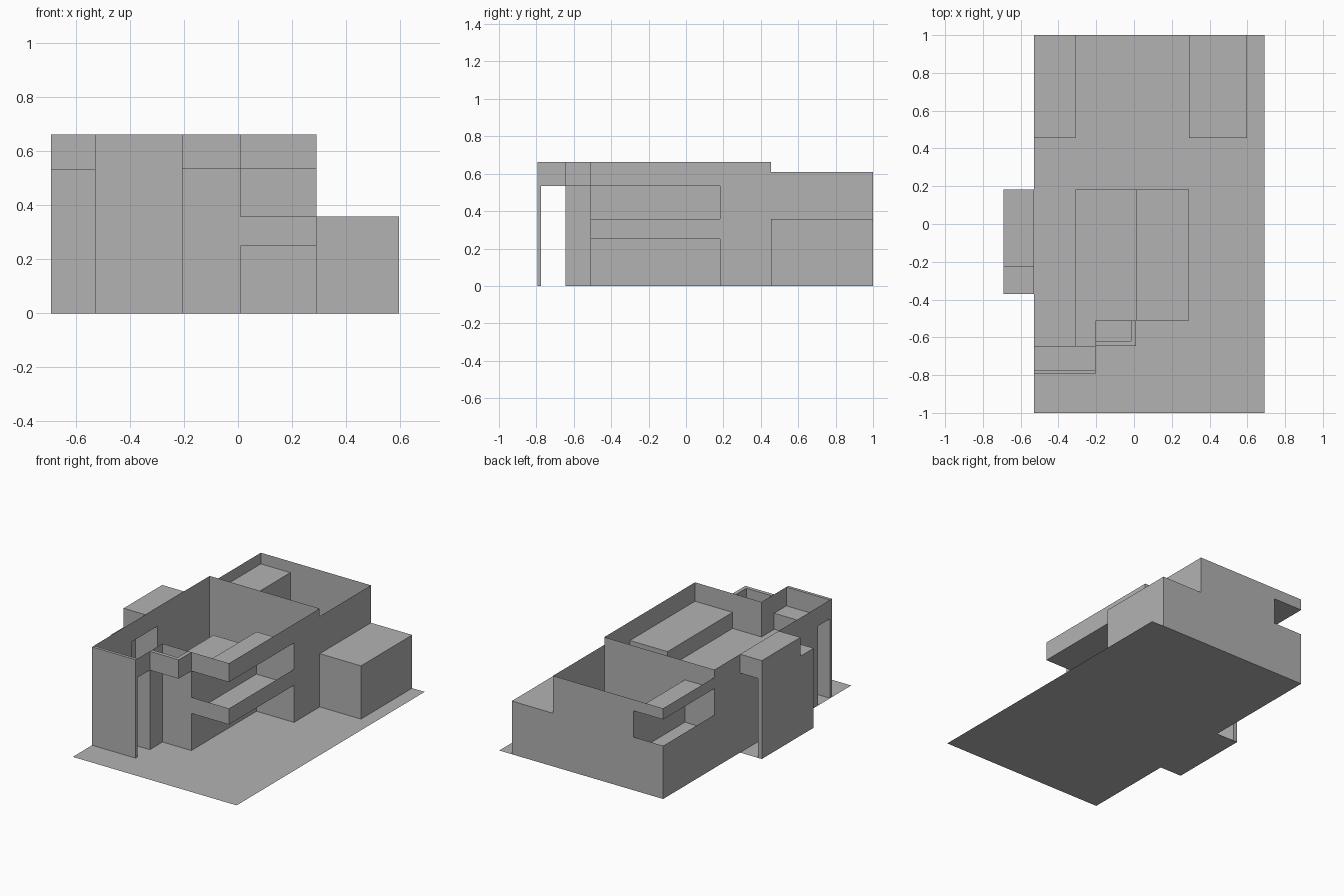
import bpy
import bmesh

cube = bpy.data.objects.get("Cube")
if cube:
    bpy.data.objects.remove(cube, do_unlink=True)

plaster = bpy.data.materials.new("plain_grey")
plaster.use_nodes = True
grey = (0.448, 0.448, 0.448, 1.0)
plaster.diffuse_color = grey
plaster.node_tree.nodes["Principled BSDF"].inputs["Base Color"].default_value = grey

# Shared plan lines and levels
LEFT, RIGHT, STEP = -0.53, 0.29, 0.01
BACK, MID, FRONT = 1.0, 0.455, -0.51
PORCH, ENTRY, INNER = -0.795, -0.645, -0.31
DOOR, BALC = -0.205, 0.182
DECK, RAIL, SOFFIT, TOP, REAR_TOP = 0.25, 0.358, 0.535, 0.662, 0.61
BAY, BAY_F, BAY_STEP, BAY_MID, BAY_B = -0.692, -0.37, -0.228, -0.1, 0.182


def add_block(bm, x, y, z):
    """Box between pairs of limits; a single number for a limit makes a flat sheet."""
    limits = [v if isinstance(v, tuple) else (v, v) for v in (x, y, z)]
    flat = [i for i, (a, b) in enumerate(limits) if a == b]
    axes = flat or [0, 1, 2]
    for axis in axes:
        u, v = [i for i in range(3) if i != axis]
        for side in range(1 if flat else 2):
            corners = []
            for a, b in ((0, 0), (1, 0), (1, 1), (0, 1)):
                co = [0, 0, 0]
                co[axis], co[u], co[v] = limits[axis][side], limits[u][a], limits[v][b]
                corners.append(bm.verts.new(co))
            bm.faces.new(corners)


def part(name, *blocks):
    mesh = bpy.data.meshes.new(name)
    bm = bmesh.new()
    for block in blocks:
        add_block(bm, *block)
    bmesh.ops.remove_doubles(bm, verts=bm.verts, dist=0.0001)
    bmesh.ops.recalc_face_normals(bm, faces=bm.faces)
    bm.to_mesh(mesh)
    bm.free()
    mesh.materials.append(plaster)
    obj = bpy.data.objects.new(name, mesh)
    bpy.context.collection.objects.link(obj)
    return obj


# Ground sheet
part("ground", ((LEFT, 0.69), (-1, 1), 0))

# Main house shell
part("side_wall",
     (LEFT, (PORCH, ENTRY), (SOFFIT, TOP)),
     (LEFT, (ENTRY, BAY_F), (0, TOP)),
     (LEFT, (BAY_F, BAY_MID), (SOFFIT, TOP)),
     (LEFT, (BAY_MID, MID), (0, TOP)))
part("middle_wall", ((LEFT, RIGHT), MID, (0, TOP)))
part("balcony_side_wall", (RIGHT, (BALC, MID), (0, TOP)))
part("front_wall", ((DOOR, STEP), FRONT, (0, TOP)))

# Front balcony and the roof tray above it
for name, low, high in (("balcony", DECK, RAIL), ("balcony_roof", SOFFIT, TOP)):
    part(name,
         ((STEP, RIGHT), (FRONT, BALC), low),
         ((STEP, RIGHT), FRONT, (low, high)),
         (RIGHT, (FRONT, BALC), (low, high)))
part("balcony_recess",
     (STEP, (FRONT, BALC), (0, SOFFIT)),
     ((STEP, RIGHT), BALC, (0, SOFFIT)))

# Sunken inner roof
INNER_TOP = 0.427
part("inner_roof",
     ((INNER, DOOR), (ENTRY, BALC), INNER_TOP),
     ((DOOR, STEP), (FRONT, BALC), INNER_TOP),
     (INNER, (ENTRY, BALC), (0, INNER_TOP)),
     ((INNER, STEP), BALC, (0, INNER_TOP)))

# Entrance porch
part("porch_screen", ((LEFT, DOOR), (PORCH, PORCH + 0.02), (0, TOP)))
part("porch_roof", ((LEFT, DOOR), (PORCH, ENTRY), SOFFIT))
part("porch_wall",
     ((LEFT, DOOR), ENTRY, (0, SOFFIT)),
     (DOOR, (ENTRY, FRONT), (0, TOP)),
     (DOOR, (PORCH, ENTRY), (SOFFIT, TOP)))
part("door_canopy",
     ((DOOR, STEP), (ENTRY, ENTRY + 0.025), (SOFFIT, TOP)),
     ((STEP - 0.025, STEP), (ENTRY + 0.025, FRONT), (SOFFIT, TOP)))
part("canopy_floor", ((DOOR, STEP), (ENTRY, FRONT), SOFFIT + 0.002))

# Side bay with a stepped roof and an open rear recess
part("bay_walls",
     (BAY, (BAY_F, BAY_MID), (0, SOFFIT)),
     (BAY, (BAY_STEP, BAY_B), (SOFFIT, TOP)),
     ((BAY, LEFT), BAY_F, (0, SOFFIT)),
     ((BAY, LEFT), BAY_STEP, (SOFFIT, TOP)),
     ((BAY, LEFT), BAY_MID, (0, SOFFIT)),
     ((BAY, LEFT), BAY_B, (SOFFIT, TOP)))
part("bay_screen", ((BAY, BAY + 0.03), (BAY_MID, BAY_B), (0, SOFFIT)))
part("bay_roof",
     ((BAY, LEFT), (BAY_F, BAY_STEP), SOFFIT),
     ((BAY, LEFT), (BAY_STEP, BAY_B), TOP),
     ((BAY, LEFT), (BAY_MID, BAY_B), SOFFIT))
part("bay_floor", ((BAY, LEFT), (BAY_F, BAY_B), 0))

# Rear block with a corner balcony
for name, low, high in (("rear_lower_wall", 0, RAIL), ("rear_upper_wall", SOFFIT, REAR_TOP)):
    part(name,
         (LEFT, (MID, BACK), (low, high)),
         ((LEFT, INNER), BACK, (low, high)))
part("rear_wall",
     ((INNER, RIGHT), BACK, (0, REAR_TOP)),
     (RIGHT, (MID, BACK), (0, REAR_TOP)))
part("corner_balcony",
     ((LEFT, INNER), (MID, BACK), DECK),
     ((LEFT, INNER), (MID, BACK), SOFFIT),
     (INNER, (MID, BACK), (0, SOFFIT)))

# Low side wing
part("side_wing", ((RIGHT, 0.597), (MID, BACK), (0, RAIL)))
